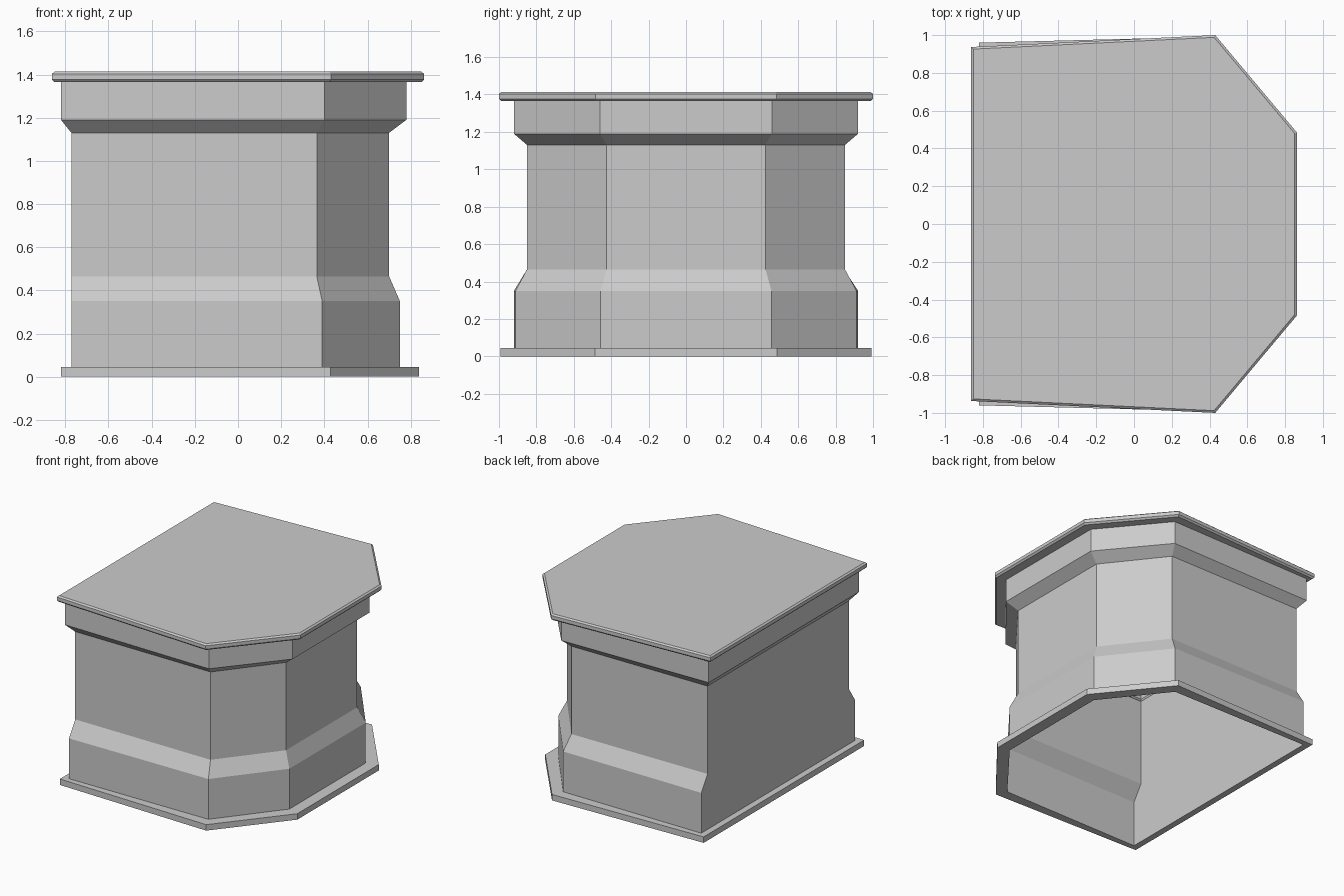
import bpy, bmesh

if "Cube" in bpy.data.objects:
    bpy.data.objects.remove(bpy.data.objects["Cube"])


def outline(xl, yl, xc, yc, xr, yr):
    """Six-sided plan: flat left side, two long sides, chamfered right end."""
    half = [(xl, -yl), (xc, -yc), (xr, -yr)]
    return half + [(x, -y) for x, y in reversed(half)]


def loft(name, sections, cap_top=False):
    """Skin a stack of (z, plan dimensions) sections into one shell."""
    bm = bmesh.new()
    rings = [[bm.verts.new((x, y, z)) for x, y in outline(*dims)]
             for z, dims in sections]
    for a, b in zip(rings, rings[1:]):
        for i in range(6):
            j = (i + 1) % 6
            bm.faces.new((a[i], a[j], b[j], b[i]))
    if cap_top:
        bm.faces.new(rings[-1])
    mesh = bpy.data.meshes.new(name)
    bm.to_mesh(mesh)
    bm.free()
    obj = bpy.data.objects.new(name, mesh)
    bpy.context.collection.objects.link(obj)
    return obj


# Plan dimensions: left x, left y, corner x, corner y, right x, right y
plinth = (-0.82, 0.96, 0.428, 0.992, 0.838, 0.487)
foot = (-0.772, 0.92, 0.39, 0.912, 0.75, 0.457)
shaft = (-0.772, 0.845, 0.365, 0.85, 0.70, 0.425)
band = (-0.82, 0.90, 0.40, 0.92, 0.78, 0.46)
slab = (-0.862, 0.937, 0.43, 1.0, 0.862, 0.485)
slab_in = (-0.85, 0.926, 0.424, 0.988, 0.85, 0.48)

# Base rim, open in the middle
loft("base_rim", [(0, foot), (0, plinth), (0.045, plinth), (0.045, foot)])

# Hollow pedestal body with flared foot
loft("body", [(0, foot), (0.35, foot), (0.465, shaft), (1.13, shaft)])

# Collar flaring out below the top
loft("collar", [(1.13, shaft), (1.19, band), (1.37, band)])

# Overhanging top slab with chamfered edges
loft("top_slab", [(1.365, band), (1.365, slab_in), (1.377, slab),
                  (1.403, slab), (1.413, slab_in)], cap_top=True)
